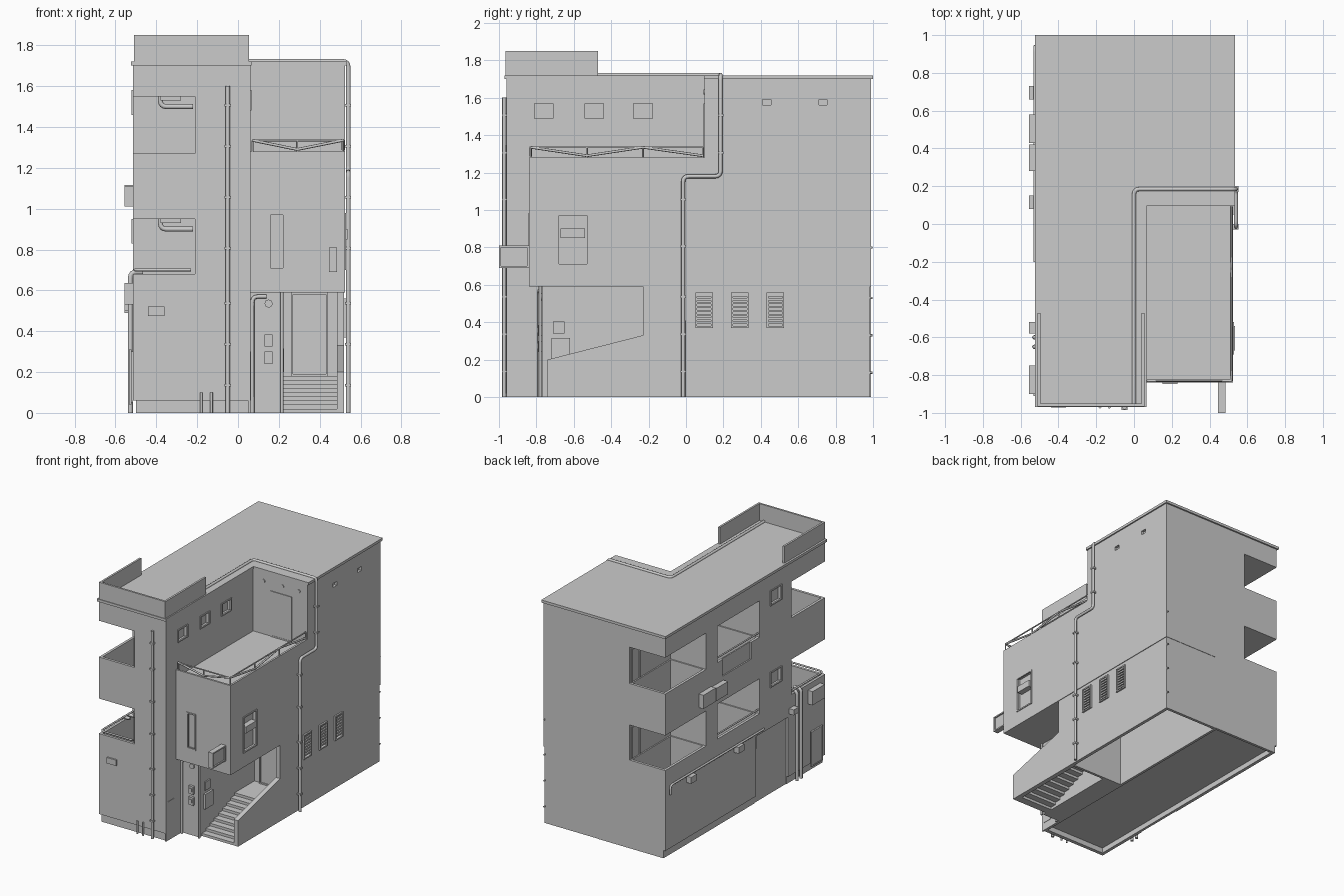
import bpy
import bmesh
from mathutils import Vector

default_cube = bpy.data.objects.get("Cube")
if default_cube:
    bpy.data.objects.remove(default_cube, do_unlink=True)

plaster = bpy.data.materials.new("plain_grey_plaster")
plaster.use_nodes = True
grey = (.6, .6, .6, 1)
plaster.diffuse_color = grey
plaster.node_tree.nodes["Principled BSDF"].inputs["Base Color"].default_value = grey

# Main planes of the building
WEST, EAST, SPLIT = -.515, .524, .06
FRONT, BACK, WING, TERRACE = -.96, .988, -.84, .1
FLOOR, SILL, ROOF = .59, 1.28, 1.7
OUT = 3
STOREYS = ((.68, .95), (1.27, 1.55))


def add_object(name, mesh):
    obj = bpy.data.objects.new(name, mesh)
    bpy.context.scene.collection.objects.link(obj)
    if not mesh.materials:
        mesh.materials.append(plaster)
    return obj


def solid(name, boxes):
    """One mesh holding a block for each set of x, y and z ranges."""
    bm = bmesh.new()
    for ranges in boxes:
        for vert in bmesh.ops.create_cube(bm, size=1)["verts"]:
            vert.co = [lo if c < 0 else hi for c, (lo, hi) in zip(vert.co, ranges)]
    mesh = bpy.data.meshes.new(name)
    bm.to_mesh(mesh)
    bm.free()
    return add_object(name, mesh)


def box(name, x, y, z):
    return solid(name, [(x, y, z)])


def bake(obj):
    """Replace an object by its evaluated mesh."""
    graph = bpy.context.evaluated_depsgraph_get()
    mesh = bpy.data.meshes.new_from_object(obj.evaluated_get(graph))
    name = obj.name
    bpy.data.objects.remove(obj, do_unlink=True)
    mesh.name = name
    return add_object(name, mesh)


def cut(obj, boxes):
    """Subtract blocks one after another, so that they may overlap."""
    for ranges in boxes:
        cutter = box("cutter", *ranges)
        cutter.hide_render = True
        mod = obj.modifiers.new("opening", "BOOLEAN")
        mod.operation, mod.solver, mod.object = "DIFFERENCE", "EXACT", cutter
        obj = bake(obj)
        bpy.data.objects.remove(cutter, do_unlink=True)


def pipe(name, corners, radius=.01, bend=.03):
    """Round tube along a path, with rounded elbows."""
    pts = [Vector(c) for c in corners]
    path = [pts[0]]
    for a, b, c in zip(pts, pts[1:], pts[2:]):
        p, q = b + (a - b).normalized() * bend, b + (c - b).normalized() * bend
        for t in (0, .25, .5, .75, 1):
            path.append(p * (1 - t) ** 2 + b * 2 * t * (1 - t) + q * t * t)
    path.append(pts[-1])
    curve = bpy.data.curves.new(name, "CURVE")
    curve.dimensions, curve.bevel_depth = "3D", radius
    curve.bevel_resolution, curve.use_fill_caps = 2, True
    spline = curve.splines.new("POLY")
    spline.points.add(len(path) - 1)
    for point, co in zip(spline.points, path):
        point.co = (*co, 1)
    return bake(add_object(name, curve))


def frame(name, axis, face, u, z, w=.01, depth=.006):
    """Window surround on a wall that faces along the given axis."""
    (a, b), (lo, hi) = u, z
    depth_range = (face - depth, face + depth)
    bars = [((a, a + w), z), ((b - w, b), z),
            ((a + w, b - w), (lo, lo + w)), ((a + w, b - w), (hi - w, hi))]
    solid(name, [(depth_range, s, v) if axis == "x" else (s, depth_range, v)
                 for s, v in bars])


# Tower running the whole depth, with corner balconies, loggias and plinth
tower = box("tower", (WEST, SPLIT), (FRONT, BACK), (0, ROOF))
high_windows = [(y, y + .12) for y in (-.82, -.55, -.29)]
openings = [((-OUT, WEST + .015), (-OUT, OUT), (-OUT, .06)),
            ((-OUT, SPLIT - .01), (-OUT, FRONT + .012), (-OUT, .06)),
            ((-OUT, WEST + .02), (-.51, -.12), (-OUT, .52)),
            ((WEST + .04, SPLIT - .02), (FRONT + .04, BACK - .02), (-OUT, .04)),
            ((-OUT, WEST + .01), (-.06, .29), (1.14, 1.4))]
for lo, hi in STOREYS:
    deep = (lo - .27, hi - .1)
    openings += [((-OUT, -.21), (-OUT, -.55), (lo, hi)),
                 ((-OUT, -.21), (.49, OUT), (lo, hi)),
                 ((-OUT, -.12), (-.16, .35), (lo, hi)),
                 ((WEST + .02, -.22), (FRONT + .02, -.56), deep),
                 ((WEST + .02, -.22), (.5, BACK - .02), deep),
                 ((WEST + .02, -.13), (-.15, .34), deep)]
for z in ((.83, .95), (1.46, 1.58)):
    openings.append(((-OUT, WEST + .03), (-.43, -.29), z))
    frame("side_window_frame", "x", WEST, (-.43, -.29), z)
for y in high_windows:
    openings.append(((SPLIT - .03, OUT), y, (1.48, 1.58)))
    frame("terrace_window_frame", "x", SPLIT, y, (1.48, 1.58))
cut(tower, openings)

# Rear block, first floor wing with sunken terrace
rear = box("rear_block", (SPLIT, EAST), (TERRACE, BACK), (FLOOR, ROOF))
cut(rear, [((EAST - .02, OUT), (y, y + .045), (1.56, 1.59)) for y in (.41, .71)])
wing = box("wing", (SPLIT - .005, EAST), (WING, TERRACE + .01), (FLOOR, SILL))
east_window, front_window = ((-.69, -.52), (.7, .98)), ((.15, .23), (.7, .98))
cut(wing, [((SPLIT, EAST - .015), (WING + .015, TERRACE), (1.22, OUT)),
           ((EAST - .03, OUT), *east_window),
           (front_window[0], (-OUT, WING + .03), front_window[1])])
frame("east_window_frame", "x", EAST, *east_window)
frame("front_window_frame", "y", WING, *front_window)
box("east_window_awning", (EAST - .03, EAST + .012), (-.67, -.54), (.85, .9))

# Hollow ground floor with louvred windows
ground = box("ground_floor", (SPLIT, EAST - .005), (-.1, BACK - .003), (0, FLOOR))
louvres = [((y, y + .095), (.37, .56)) for y in (.05, .24, .43)]
cut(ground, [((EAST - .02, OUT), *r) for r in louvres]
    + [((SPLIT - .01, EAST - .03), (-.08, BACK - .025), (-OUT, FLOOR - .02))])
for y, z in louvres:
    frame("louvre_frame", "x", EAST - .005, y, z, depth=.012)
    solid("louvre_slats", [((EAST - .02, EAST), y, (z[0] + i * .021, z[0] + i * .021 + .012))
                           for i in range(1, 9)])

# Roof edge and parapet
rim = (ROOF, ROOF + .02)
box("roof_edge_tower", (WEST - .01, SPLIT + .005), (FRONT - .01, 1), rim)
box("roof_edge_rear", (SPLIT, EAST + .01), (TERRACE - .005, 1), rim)
high, reach = (ROOF, 1.85), (FRONT - .005, -.47)
solid("roof_parapet", [((WEST + .005, WEST + .02), reach, high),
                       ((SPLIT - .02, SPLIT - .005), reach, high),
                       ((WEST + .02, SPLIT - .02), (FRONT - .005, FRONT + .01), high)])

# Terrace door, lights and truss railing
box("terrace_door", (.21, .39), (TERRACE - .004, TERRACE), (1.22, 1.57))
frame("terrace_door_frame", "y", TERRACE, (.21, .39), (1.22, 1.57))
for x in (.15, .31, .45):
    pipe("terrace_light", [(x, TERRACE, 1.63), (x, TERRACE - .006, 1.63)], .013)
RAIL = 1.335
x_edge, y_edge = EAST - .01, WING + .01


def truss(nodes):
    pipe("terrace_top_rail", [(*nodes[0], RAIL), (*nodes[-1], RAIL)], .005)
    heights = [RAIL, SILL + .01] * len(nodes)
    for a, b, za, zb in zip(nodes, nodes[1:], heights, heights[1:]):
        pipe("terrace_diagonal", [(*a, za), (*b, zb)], .007)
    for n in nodes:
        pipe("terrace_post", [(*n, SILL - .01), (*n, RAIL)], .005)


truss([(x, y_edge) for x in (SPLIT + .01, .29, x_edge)])
truss([(x_edge, y) for y in (y_edge, -.53, -.23, TERRACE - .01)])

# Entrance: pillar, open stairs, sloping side wall, door and meters
box("entrance_pillar", (SPLIT, .21), (-.77, -.1), (0, FLOOR))
steps, run = 9, .05
solid("entrance_stairs", [((.21, .49), (-.74 + i * run, -.73 + (i + 1) * run), (i * .02, i * .02 + .02))
                          for i in range(steps)])
box("entrance_landing", (.21, .49), (-.29, -.09), (.16, .18))
bm = bmesh.new()
outline = ((-.74, 0), (-.09, 0), (-.09, FLOOR), (-.23, FLOOR), (-.23, .33), (-.74, .2))
side = bm.faces.new([bm.verts.new((EAST - .04, y, z)) for y, z in outline])
moved = bmesh.ops.extrude_face_region(bm, geom=[side])["geom"]
bmesh.ops.translate(bm, vec=(.035, 0, 0),
                    verts=[g for g in moved if isinstance(g, bmesh.types.BMVert)])
bmesh.ops.recalc_face_normals(bm, faces=bm.faces)
wall_mesh = bpy.data.meshes.new("stair_side_wall")
bm.to_mesh(wall_mesh)
bm.free()
add_object("stair_side_wall", wall_mesh)
box("entrance_door", (.27, .43), (-.108, -.1), (.18, FLOOR))
frame("entrance_door_frame", "y", -.11, (.26, .44), (.18, FLOOR))
pipe("entrance_lamp", [(.15, -.77, .535), (.15, -.78, .535)], .02)
for z in (.24, .325):
    box("entrance_meter", (.13, .17), (-.79, -.77), (z, z + .06))
    box("meter_dial", (.14, .16), (-.795, -.79), (z + .02, z + .045))
box("notice_board", (.21, .225), (-.72, -.62), (.2, .315))
box("intercom", (.21, .22), (-.71, -.65), (.34, .405))
pipe("entrance_pipe", [(SPLIT + .01, -.785, 0), (SPLIT + .01, -.785, .57), (.14, -.785, .57)])
pipe("pillar_pipe", [(.215, -.78, 0), (.215, -.78, FLOOR)], .008)
box("tower_hatch", (SPLIT, SPLIT + .003), (-.94, -.86), (.06, .3))

# Projecting sign on the wing
frame("sign_rim", "x", .465, (-1, WING), (.69, .81), .01, .02)
box("sign_panel", (.455, .475), (-.99, WING), (.7, .8))

# Balcony windows, exhaust ducts and railings
for lo, hi in STOREYS:
    frame("balcony_window", "y", -.55, (-.42, -.26), (lo - .1, hi - .09))
    frame("rear_balcony_door", "x", -.21, (.86, .97), (lo - .1, hi - .02))
    pipe("exhaust_duct", [(-.22, -.6, hi - .05), (-.38, -.6, hi - .05), (-.38, -.6, hi)], .012)
    box("exhaust_hood", (-.38, -.28), (-.66, -.57), (hi - .02, hi))
    pipe("loggia_rail", [(WEST + .01, -.16, lo + .03), (WEST + .01, .35, lo + .03)], .006)
pipe("balcony_rail", [(-.23, FRONT + .01, .7), (WEST + .01, FRONT + .01, .7),
                      (WEST + .01, -.56, .7)], .007)

# Drain pipes with clips
drain = EAST + .016
pipe("roof_drain", [(0, FRONT, ROOF + .022), (0, .185, ROOF + .022), (drain, .185, ROOF + .022),
                    (drain, .185, 1.18), (drain, -.015, 1.18), (drain, -.015, 0)], .011)
pipe("front_drain", [(-.05, FRONT - .012, 0), (-.05, FRONT - .012, 1.6)], .011)
for z in (.13, .33, .53, .8, 1.05, 1.3, 1.5):
    box("front_clip", (-.065, -.035), (FRONT - .025, FRONT), (z, z + .012))
    y = .185 if z > 1.2 else -.015
    box("east_clip", (EAST, EAST + .03), (y - .015, y + .015), (z, z + .012))
    if z < 1:
        pipe("rear_peg", [(EAST - .01, BACK - .01, z), (EAST - .01, BACK + .01, z)], .006)
for x in (-.18, -.13):
    pipe("ground_stub", [(x, FRONT - .01, 0), (x, FRONT - .01, .1)], .007)
box("front_plate", (-.44, -.36), (FRONT - .012, FRONT), (.475, .52))

# Services on the west wall
pipe("service_pipe", [(WEST - .01, .94, .48), (WEST - .01, .94, .55), (WEST - .01, -.2, .55)], .008)
for y in (-.6, -.65):
    pipe("west_riser", [(WEST - .012, y, 0), (WEST - .012, y, .69), (WEST + .05, y, .69)], .012)
for y, z, size in ((.43, 1.01, .15), (.28, 1.01, .14), (-.9, .53, .15),
                   (.66, .49, .07), (.08, .5, .07), (-.58, .54, .06)):
    box("wall_unit", (WEST - .04, WEST), (y, y + size), (z, z + size * .7))
box("west_cabinet", (WEST - .015, WEST), (-.9, -.78), (.05, .3))
frame("west_cabinet_frame", "x", WEST - .012, (-.91, -.77), (.04, .31))
